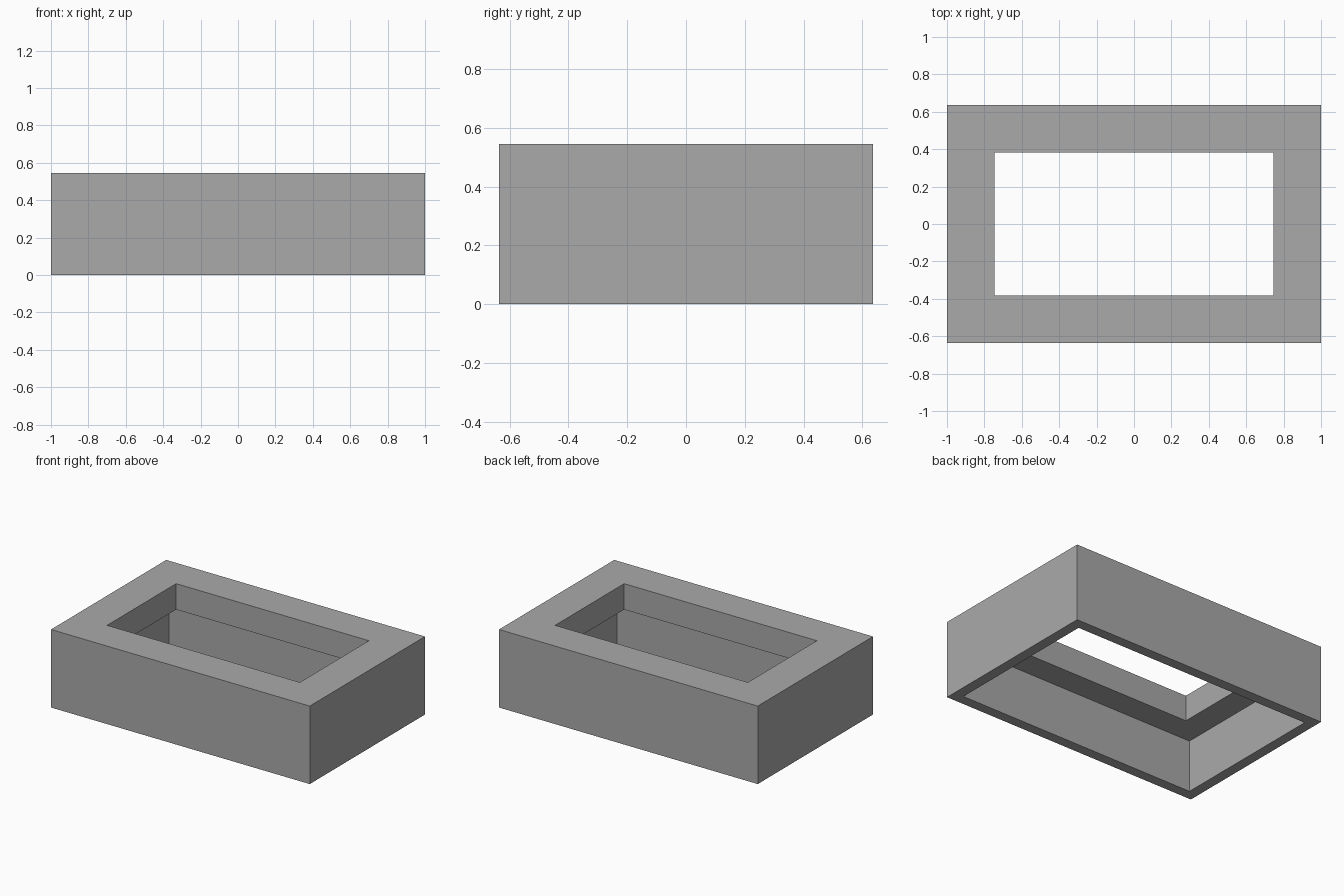
import bpy
import bmesh

default = bpy.data.objects.get("Cube")
if default:
    bpy.data.objects.remove(default, do_unlink=True)

# Overall size, wall thickness and rim
HALF_X, HALF_Y, HEIGHT = 1.0, 0.636, 0.545
WALL, RIM, LEDGE = 0.073, 0.255, 0.364

grey = bpy.data.materials.new("plain grey")
grey.use_nodes = True
colour = (0.4, 0.4, 0.4, 1)
grey.diffuse_color = colour
grey.node_tree.nodes["Principled BSDF"].inputs["Base Color"].default_value = colour

# Wall section as (inset from outside, height), swept around the rectangle
section = [(0, 0), (0, HEIGHT), (RIM, HEIGHT), (RIM, LEDGE), (WALL, LEDGE), (WALL, 0)]
corners = [(-1, -1), (1, -1), (1, 1), (-1, 1)]

bm = bmesh.new()
rings = [[bm.verts.new((sx * (HALF_X - inset), sy * (HALF_Y - inset), z))
          for sx, sy in corners] for inset, z in section]
for i, ring in enumerate(rings):
    following = rings[(i + 1) % len(rings)]
    for j in range(4):
        k = (j + 1) % 4
        bm.faces.new((ring[j], ring[k], following[k], following[j]))
bmesh.ops.recalc_face_normals(bm, faces=bm.faces)

mesh = bpy.data.meshes.new("stepped_frame")
bm.to_mesh(mesh)
bm.free()
mesh.materials.append(grey)
frame = bpy.data.objects.new("stepped_frame", mesh)
bpy.context.collection.objects.link(frame)
